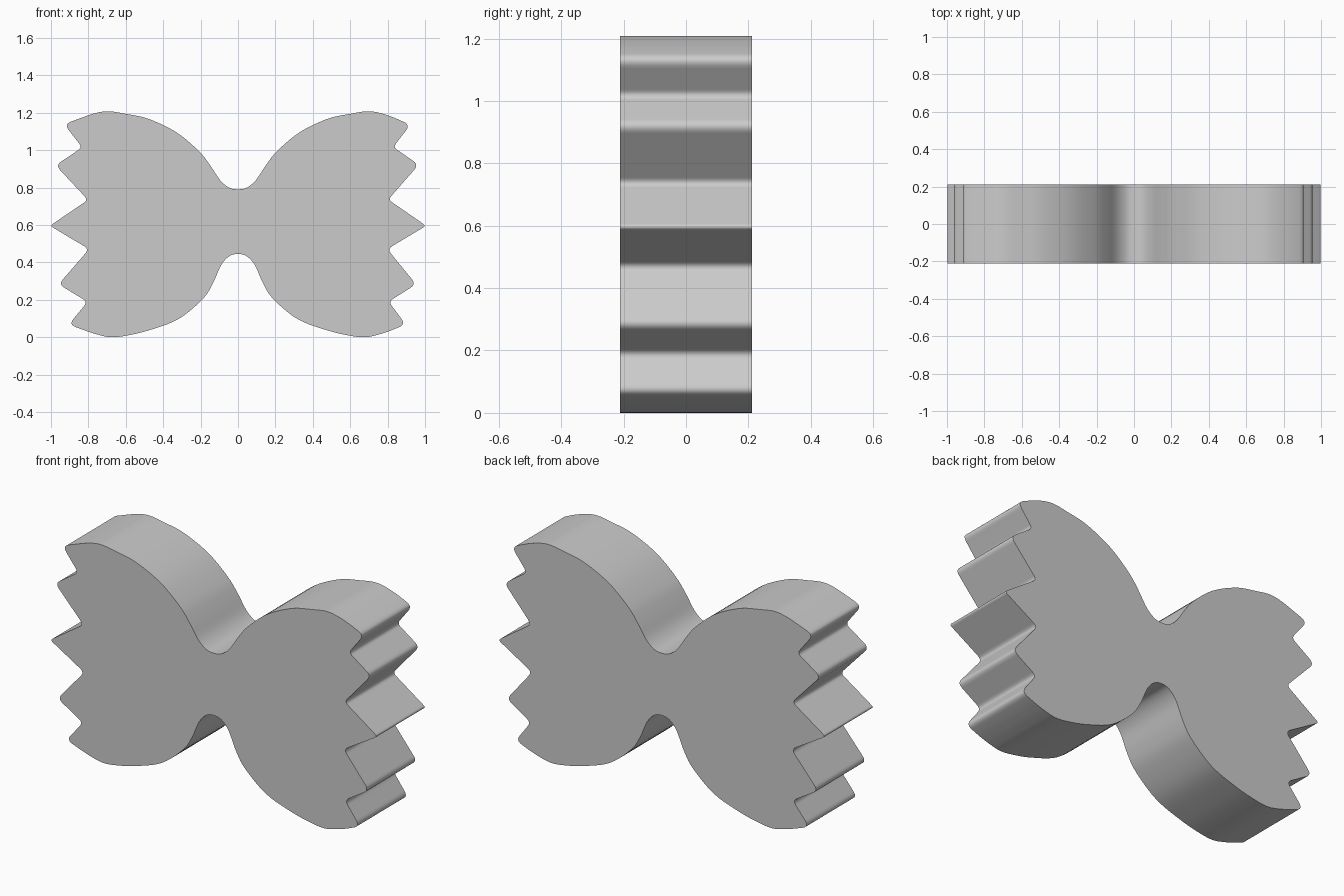
import bpy, bmesh
from mathutils import Vector

if "Cube" in bpy.data.objects:
    bpy.data.objects.remove(bpy.data.objects["Cube"])

HALF = 0.212  # half thickness along y


def smooth_line(pts, n=5):
    """Catmull-Rom curve from the second to the last point."""
    out = []
    p = pts + [pts[-1] * 2 - pts[-2]]
    for a, b, c, d in zip(p, p[1:], p[2:], p[3:]):
        for i in range(n):
            t = i / n
            out.append(0.5 * (2 * b + (c - a) * t + (2 * a - 5 * b + 4 * c - d) * t * t
                              + (3 * b - a - 3 * c + d) * t ** 3))
    return out + [pts[-1]]


def round_corner(prev, cur, nxt, r, n=6):
    """Small curve replacing a sharp tooth corner."""
    a = cur + (prev - cur).normalized() * r
    b = cur + (nxt - cur).normalized() * r
    return [a * (1 - t) ** 2 + cur * 2 * t * (1 - t) + b * t * t
            for t in (i / n for i in range(n + 1))]


# Bow edges running from the waist outward (x, z)
top_edge = [(0, .795), (.045, .803), (.095, .843), (.15, .925), (.21, 1.0), (.33, 1.1),
            (.48, 1.172), (.6, 1.198), (.69, 1.212), (.76, 1.203), (.83, 1.18)]
low_edge = [(0, .449), (.045, .438), (.09, .39), (.135, .29), (.19, .207), (.32, .1),
            (.48, .04), (.6, .012), (.68, .004), (.75, .018), (.81, .037)]

# Zigzag end corners with rounding length, top to bottom
teeth_right = [(.922, 1.14, .04), (.83, 1.021, .025), (.966, .926, .035), (.803, .74, .025),
               (1.0055, .6, .02), (.798, .475, .03), (.952, .287, .035), (.805, .194, .03),
               (.897, .072, .04)]
teeth_left = [(.93, 1.143, .04), (.833, 1.019, .025), (.975, .923, .035), (.802, .738, .025),
              (1.0055, .6, .02), (.796, .475, .03), (.959, .287, .035), (.804, .193, .03),
              (.905, .072, .04)]


def half_outline(teeth):
    """Outline of one wing from the top waist to the bottom waist."""
    def edge(pts):
        v = [Vector(p) for p in pts]
        return smooth_line([Vector((-v[1].x, v[1].y))] + v)
    top, low = edge(top_edge), edge(low_edge)[::-1]
    corners = [top[-1]] + [Vector(t[:2]) for t in teeth] + [low[0]]
    ends = []
    for i, t in enumerate(teeth, 1):
        ends += round_corner(corners[i - 1], corners[i], corners[i + 1], t[2])
    return top + ends + low


right = half_outline(teeth_right)
left = [Vector((-p.x, p.y)) for p in half_outline(teeth_left)][::-1]
outline = right + left[1:-1]

# Bow-tie body: extruded outline
bm = bmesh.new()
face = bm.faces.new([bm.verts.new((p.x, -HALF, p.y)) for p in outline])
ext = bmesh.ops.extrude_face_region(bm, geom=[face])
moved = [g for g in ext["geom"] if isinstance(g, bmesh.types.BMVert)]
bmesh.ops.translate(bm, verts=moved, vec=(0, 2 * HALF, 0))
# Stand exactly on the floor
bmesh.ops.translate(bm, verts=bm.verts, vec=(0, 0, -min(v.co.z for v in bm.verts)))
bmesh.ops.recalc_face_normals(bm, faces=bm.faces)
mesh = bpy.data.meshes.new("bow_tie_body")
bm.to_mesh(mesh)
bm.free()
body = bpy.data.objects.new("bow_tie_body", mesh)
bpy.context.collection.objects.link(body)
bpy.context.view_layer.objects.active = body
body.select_set(True)
bpy.ops.object.shade_smooth_by_angle(angle=0.52)
